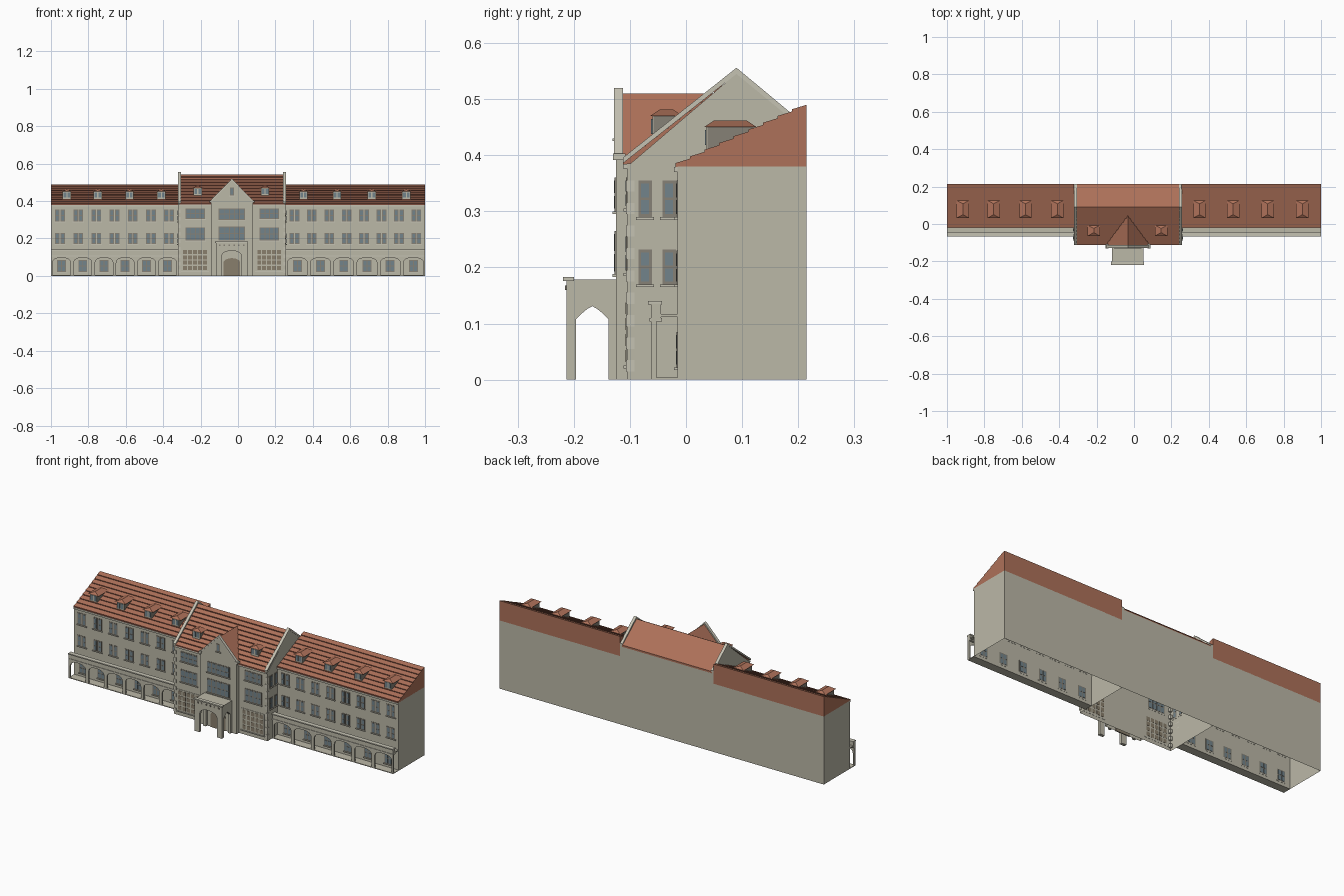
import bpy, bmesh, math

cube = bpy.data.objects.get("Cube")
if cube:
    bpy.data.objects.remove(cube, do_unlink=True)


def material(name, rgb):
    m = bpy.data.materials.new(name)
    m.use_nodes = True
    m.diffuse_color = (*rgb, 1)
    m.node_tree.nodes["Principled BSDF"].inputs["Base Color"].default_value = (*rgb, 1)
    return m


WALL = material("pale_stone", (0.50, 0.48, 0.39))
TRIM = material("light_trim", (0.56, 0.54, 0.45))
ROOF = material("red_tile", (0.42, 0.165, 0.10))
LAP = material("dark_tile", (0.20, 0.07, 0.045))
FRAME = material("grey_frame", (0.24, 0.22, 0.18))
GLASS = material("blue_grey_glass", (0.17, 0.23, 0.26))
DOOR = material("brown_timber", (0.25, 0.21, 0.15))


def finish(name, bm, mats):
    bmesh.ops.recalc_face_normals(bm, faces=bm.faces)
    me = bpy.data.meshes.new(name)
    bm.to_mesh(me)
    bm.free()
    for m in mats:
        me.materials.append(m)
    ob = bpy.data.objects.new(name, me)
    bpy.context.collection.objects.link(ob)
    return ob


def add_prism(bm, pts, axis, a, b, mi=0, open_base=False):
    """Extrude a (y, z) profile along x, or an (x, z) profile along y."""
    put = (lambda t, p: (t, p[0], p[1])) if axis == "x" else (lambda t, p: (p[0], t, p[1]))
    lo = [bm.verts.new(put(a, p)) for p in pts]
    hi = [bm.verts.new(put(b, p)) for p in pts]
    faces = [bm.faces.new(lo), bm.faces.new(hi[::-1])]
    for i in range(len(pts)):
        j = (i + 1) % len(pts)
        if not (open_base and pts[i][1] == 0 and pts[j][1] == 0):
            faces.append(bm.faces.new((lo[i], hi[i], hi[j], lo[j])))
    for f in faces:
        f.material_index = mi


def prism(name, pts, axis, a, b, mat, open_base=False):
    bm = bmesh.new()
    add_prism(bm, pts, axis, a, b, 0, open_base)
    return finish(name, bm, [mat])


def rect(u0, u1, z0, z1):
    return [(u0, z0), (u0, z1), (u1, z1), (u1, z0)]


def add_box(bm, x0, x1, y0, y1, z0, z1, mi=0):
    add_prism(bm, rect(x0, x1, z0, z1), "y", y0, y1, mi)


def box(name, x0, x1, y0, y1, z0, z1, mat):
    return prism(name, rect(x0, x1, z0, z1), "y", y0, y1, mat)


def front(y):
    return lambda u0, u1, d0, d1: (u0, u1, y - d1, y - d0)


def side(x, s):
    return lambda u0, u1, d0, d1: (*sorted((x + s * d0, x + s * d1)), u0, u1)


def add_window(bm, place, u0, u1, z0, z1, cols, rows, gap=0.005, sill=True):
    """Frame plate (0), panes (1) and sill (2) on a wall."""
    add_box(bm, *place(u0, u1, -0.001, 0.002), z0, z1, 0)
    w, h = (u1 - u0 - gap) / cols, (z1 - z0 - gap) / rows
    for c in range(cols):
        for r in range(rows):
            u, z = u0 + gap + c * w, z0 + gap + r * h
            add_box(bm, *place(u, u + w - gap, -0.002, 0.003), z, z + h - gap, 1)
    if sill:
        add_box(bm, *place(u0 - 0.004, u1 + 0.004, -0.001, 0.006), z0 - 0.005, z0, 2)


def arch_profile(u0, u1, top, o0, o1, spring, apex, pointed=False):
    """Wall panel with an arched opening down to the ground."""
    mid, half = (o0 + o1) / 2, (o1 - o0) / 2
    pts = [(u0, 0), (u0, top), (u1, top), (u1, 0), (o1, 0)]
    for i in range(11):
        t = math.pi * i / 10
        c = math.cos(t)
        h = (1 - abs(c) ** 1.3) if pointed else math.sin(t) ** 0.8
        pts.append((mid + half * c, spring + (apex - spring) * h))
    return pts + [(o0, 0)]


def tiled_slope(y0, z0, y1, z1, rows, lap=0.004):
    pts = []
    for i in range(rows):
        t = i / rows
        y, z = y0 + (y1 - y0) * t, z0 + (z1 - z0) * t
        pts += [(y, z), (y, z + lap)]
    return pts + [(y1, z1)]


def tile_roof(name, pts, a, b):
    bm = bmesh.new()
    add_prism(bm, pts, "x", a, b)
    bmesh.ops.recalc_face_normals(bm, faces=bm.faces)
    for f in bm.faces:
        f.material_index = 1 if f.normal.y < -0.95 else 0
    return finish(name, bm, [ROOF, LAP])


def dormer(name, x, y0, y1, z0, z1):
    bm = bmesh.new()
    add_box(bm, x - 0.022, x + 0.022, y0, y1, z0, z1, 0)
    add_box(bm, x - 0.022, x + 0.022, y0 - 0.002, y0, z0, z1, 2)
    for s in (-0.01, 0.01):
        add_box(bm, x + s - 0.007, x + s + 0.007, y0 - 0.004, y0, z1 - 0.032, z1 - 0.005, 1)
    # hipped cap
    base = [bm.verts.new((x + sx * 0.033, y, z1)) for sx, y in
            ((-1, y0 - 0.006), (1, y0 - 0.006), (1, y1 + 0.006), (-1, y1 + 0.006))]
    r0, r1 = (bm.verts.new((x, y, z1 + 0.012)) for y in (y0 + 0.012, y1 - 0.012))
    b0, b1, b2, b3 = base
    for vs in ((b0, b1, r0), (b1, b2, r1, r0), (b2, b3, r1), (b3, b0, r0, r1), base[::-1]):
        bm.faces.new(vs).material_index = 3
    finish(name, bm, [FRAME, GLASS, WALL, ROOF])


BACK, WING_Y, MAIN_Y, BAY_Y = 0.215, -0.015, -0.105, -0.125
MX0, MX1, BAY_X = -0.32, 0.255, -0.033

# Wings with arcades
for wing, x0, x1, bays, arches, dormers in (
        ("right_wing", -1, MX0, 7, 6, (-0.915, -0.75, -0.58, -0.41)),
        ("left_wing", MX1, 1, 8, 6, (0.35, 0.53, 0.715, 0.90))):
    prism(wing + "_walls", rect(WING_Y, BACK, 0, 0.38), "x", x0, x1, WALL, True)
    slope = tiled_slope(-0.019, 0.382, BACK, 0.49, 9)
    tile_roof(wing + "_roof", [(-0.019, 0.379)] + slope + [(BACK, 0.379)], x0, x1)
    bm = bmesh.new()
    pitch = (x1 - x0) / bays
    for i in range(bays):
        c = x0 + pitch * (i + 0.5)
        for z0, z1 in ((0.17, 0.23), (0.29, 0.355)):
            for u in (c - 0.014, c + 0.014):
                add_window(bm, front(WING_Y), u - 0.012, u + 0.012, z0, z1, 1, 2)
    pitch = (x1 - x0) / arches
    arcade = bmesh.new()
    for i in range(arches):
        a = x0 + pitch * i
        add_window(bm, front(WING_Y), a + pitch / 2 - 0.024, a + pitch / 2 + 0.024, 0.022, 0.085, 2, 2)
        add_prism(arcade, arch_profile(a, a + pitch, 0.106, a + 0.009, a + pitch - 0.009, 0.07, 0.098),
                  "y", -0.062, -0.053)
    finish(wing + "_windows", bm, [FRAME, GLASS, TRIM])
    finish(wing + "_arcade", arcade, [WALL])
    box(wing + "_arcade_parapet", x0, x1, -0.062, -0.045, 0.106, 0.136, WALL)
    for z0, z1, y in ((0.104, 0.110, -0.065), (0.134, 0.140, -0.068)):
        box(wing + "_arcade_moulding", x0, x1, y, -0.043, z0, z1, TRIM)
    box(wing + "_arcade_ceiling", x0, x1, -0.05, WING_Y, 0.112, 0.117, WALL)
    box(wing + "_arcade_floor", x0, x1, -0.062, WING_Y, 0, 0.004, WALL)
    box(wing + "_eaves", x0, x1, -0.021, WING_Y, 0.37, 0.379, TRIM)
    for x in dormers:
        dormer(wing + "_dormer", x, 0.038, 0.12, 0.40, 0.45)

# Main block
RIDGE_Y, RIDGE_Z, EAVE_Z, REAR_Z = 0.09, 0.543, 0.385, 0.445
prism("main_walls", [(MAIN_Y, 0), (MAIN_Y, EAVE_Z), (BACK, EAVE_Z), (BACK, 0)], "x", MX0, MX1, WALL, True)
slope = tiled_slope(-0.112, 0.386, RIDGE_Y, RIDGE_Z, 10, 0.005)
tile_roof("main_roof", [(-0.112, 0.383)] + slope + [(BACK, REAR_Z), (BACK, REAR_Z - 0.01), (BACK - 0.01, 0.383)],
          MX0 + 0.01, MX1 - 0.01)
box("main_rear_wall_head", MX0, MX1, BACK - 0.008, BACK, 0.38, REAR_Z - 0.006, WALL)
for x in (MX0, MX1 - 0.012):
    prism("gable_wall", [(MAIN_Y, 0.38), (RIDGE_Y, 0.546), (BACK, 0.442), (BACK, 0.38)], "x", x, x + 0.012, WALL)
    prism("gable_coping", [(-0.112, 0.386), (-0.112, 0.396), (RIDGE_Y, 0.556), (BACK, 0.452), (BACK, 0.442),
                           (RIDGE_Y, 0.545)], "x", x - 0.002, x + 0.014, TRIM)
box("main_eaves", MX0, MX1, -0.112, MAIN_Y, 0.376, 0.384, TRIM)
for x in (-0.215, 0.145):
    dormer("main_dormer", x, -0.058, -0.012, 0.425, 0.47)

bm = bmesh.new()
for u0, u1 in ((-0.28, -0.176), (0.116, 0.22)):
    for z0, z1 in ((0.19, 0.26), (0.305, 0.36)):
        add_window(bm, front(MAIN_Y), u0, u1, z0, z1, 4, 2)
for x, s in ((MX0, -1), (MX1, 1)):
    for u in (-0.073, -0.030):
        for z0, z1 in ((0.17, 0.232), (0.29, 0.355)):
            add_window(bm, side(x, s), u - 0.012, u + 0.012, z0, z1, 1, 2)
finish("main_windows", bm, [FRAME, GLASS, TRIM])
bm = bmesh.new()
for u0, u1 in ((-0.30, -0.16), (0.096, 0.236)):
    add_window(bm, front(MAIN_Y), u0, u1, 0.025, 0.145, 5, 4, 0.007)
finish("ground_lattice_windows", bm, [WALL, DOOR, TRIM])

# Corner stones
bm = bmesh.new()
for k in range(9):
    z = 0.015 + k * 0.04
    for x0, x1 in ((MX0 - 0.002, MX0 + 0.013), (MX1 - 0.013, MX1 + 0.002)):
        add_box(bm, x0, x1, MAIN_Y - 0.002, MAIN_Y + 0.013, z, z + 0.02)
finish("corner_stones", bm, [TRIM])

# Projecting gabled bay
BX0, BX1 = BAY_X - 0.112, BAY_X + 0.112
prism("bay_walls", rect(BX0, BX1, 0, 0.395), "y", BAY_Y, MAIN_Y, WALL, True)
prism("bay_gable", [(BX0, 0.395), (BAY_X, 0.512), (BX1, 0.395)], "y", BAY_Y, -0.113, WALL)
prism("bay_gable_coping", [(BX0 - 0.003, 0.392), (BX0 - 0.003, 0.402), (BAY_X, 0.52), (BX1 + 0.003, 0.402),
                           (BX1 + 0.003, 0.392), (BAY_X, 0.510)], "y", BAY_Y - 0.003, -0.112, TRIM)
prism("bay_roof", [(BX0, 0.393), (BAY_X, 0.510), (BX1, 0.393)], "y", -0.113, 0.045, ROOF)
for x in (BX0, BX1):
    box("gable_kneeler", x - 0.008, x + 0.008, BAY_Y - 0.005, -0.108, 0.392, 0.403, TRIM)
bm = bmesh.new()
for z0, z1 in ((0.188, 0.265), (0.30, 0.36)):
    add_window(bm, front(BAY_Y), -0.103, 0.037, z0, z1, 5, 2)
add_window(bm, front(BAY_Y), BAY_X - 0.011, BAY_X + 0.011, 0.43, 0.472, 1, 1)
finish("bay_windows", bm, [FRAME, GLASS, TRIM])

# Arched entrance door
door = [(-0.078, 0)] + [(BAY_X - 0.045 * math.cos(math.pi * i / 10),
                         0.07 + 0.025 * math.sin(math.pi * i / 10)) for i in range(11)] + [(0.012, 0)]
prism("entrance_door", door, "y", BAY_Y - 0.004, BAY_Y + 0.002, DOOR)

# Porch
PX0, PX1 = -0.118, 0.050
prism("porch_front", arch_profile(PX0, PX1, 0.176, -0.088, 0.02, 0.10, 0.135), "y", -0.213, -0.198, WALL)
for x in (PX0, PX1 - 0.016):
    prism("porch_side", arch_profile(-0.212, BAY_Y, 0.176, -0.196, -0.138, 0.108, 0.131, True),
          "x", x, x + 0.016, WALL)
box("porch_roof", PX0, PX1, -0.213, BAY_Y, 0.168, 0.179, WALL)
box("porch_cornice", PX0 - 0.004, PX1 + 0.004, -0.219, -0.20, 0.176, 0.183, TRIM)
bm = bmesh.new()
for k in range(6):
    x = PX0 + 0.02 + k * 0.0256
    add_box(bm, x - 0.004, x + 0.004, -0.216, -0.212, 0.160, 0.168)
finish("porch_corbels", bm, [FRAME])
